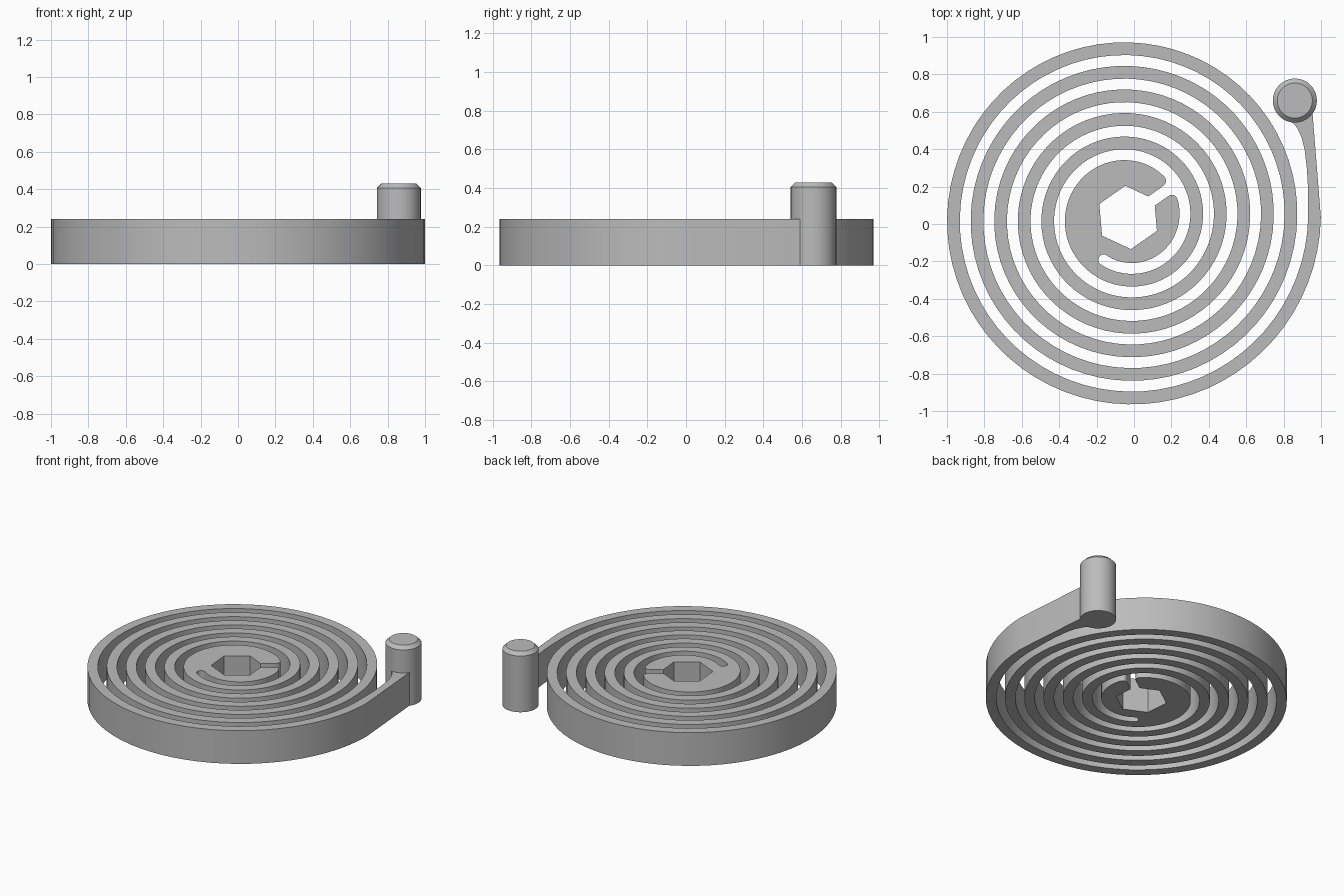
import bpy
import bmesh
from math import sin, cos, pi, radians, sqrt
from mathutils import Vector

if "Cube" in bpy.data.objects:
    bpy.data.objects.remove(bpy.data.objects["Cube"], do_unlink=True)

CENTRE = Vector((-0.0315, 0.035))
START_RADIUS, PITCH, HALF_WIDTH = 0.9965, 0.126, 0.034
HEIGHT = 0.24
HEX_RADIUS, SLOT_ANGLE, SLOT_HALF = 0.17, 35, 0.03

grey = bpy.data.materials.new("plain_grey")
grey.use_nodes = True
grey.diffuse_color = (0.5, 0.5, 0.5, 1)
grey.node_tree.nodes["Principled BSDF"].inputs["Base Color"].default_value = (0.5, 0.5, 0.5, 1)


def polar(radius, degrees):
    a = radians(degrees)
    return CENTRE + radius * Vector((cos(a), sin(a)))


def spiral(start, end, offset):
    """Points on the spiral, offset from its centre line, between two angles."""
    steps = max(2, round(abs(end - start) / 5))
    angles = [start + (end - start) * i / steps for i in range(steps + 1)]
    return [polar(START_RADIUS + PITCH * a / 360 + offset, a) for a in angles]


def slot_point(along, side):
    """Point on one edge of the radial slot in the hub."""
    a = radians(SLOT_ANGLE)
    return CENTRE + along * Vector((cos(a), sin(a))) + side * SLOT_HALF * Vector((-sin(a), cos(a)))


def rounded(a, corner, b, steps=6):
    """Interior points of a rounded corner."""
    ts = [i / steps for i in range(1, steps)]
    return [a * (1 - t) ** 2 + corner * 2 * t * (1 - t) + b * t * t for t in ts]


def finish(bm, name):
    bmesh.ops.recalc_face_normals(bm, faces=bm.faces)
    mesh = bpy.data.meshes.new(name)
    bm.to_mesh(mesh)
    bm.free()
    mesh.materials.append(grey)
    obj = bpy.data.objects.new(name, mesh)
    bpy.context.collection.objects.link(obj)
    bpy.ops.object.select_all(action='DESELECT')
    obj.select_set(True)
    bpy.context.view_layer.objects.active = obj
    bpy.ops.object.shade_smooth_by_angle(angle=radians(30))
    return obj


# Spiral spring outline: outer edge winding in to the hub
outline = spiral(0, -2112, HALF_WIDTH)

# Upper lip of the hub slot
lip = slot_point(0.24, 1)
outline += rounded(outline[-1], slot_point(0.285, 1), lip) + [lip]

# Hexagonal socket, open at the slot
mouth = HEX_RADIUS - SLOT_HALF / sqrt(3)
outline.append(slot_point(mouth, 1))
outline += [polar(HEX_RADIUS, SLOT_ANGLE + 60 * i) for i in range(1, 6)]
outline.append(slot_point(mouth, -1))

# Lower lip, then the hub rim
rim = spiral(-2140, -2280, HALF_WIDTH)
lip = slot_point(0.24, -1)
outline += [lip] + rounded(lip, slot_point(0.28, -1), rim[0]) + rim

# Rounded end of the gap, then the inner edge winding back out
inner = spiral(-1920, 0, -HALF_WIDTH)
middle = (rim[-1] + inner[0]) / 2
radial = (inner[0] - rim[-1]) / 2
tangent = Vector((radial.y, -radial.x))
outline += [middle - radial * cos(t) + tangent * sin(t) for t in (pi * i / 8 for i in range(1, 8))]
outline += inner

# Arm reaching into the post, flared on its inner side
outline += [Vector(p) for p in (
    (0.93, 0.2), (0.924, 0.3), (0.912, 0.4), (0.897, 0.46), (0.872, 0.515),
    (0.83, 0.56), (0.86, 0.64), (0.954, 0.6), (0.962, 0.5))]

bm = bmesh.new()
base = bm.faces.new([bm.verts.new((p.x, p.y, 0)) for p in outline])
top = bmesh.ops.extrude_face_region(bm, geom=[base], use_keep_orig=True)["geom"]
bmesh.ops.translate(bm, verts=[v for v in top if isinstance(v, bmesh.types.BMVert)], vec=(0, 0, HEIGHT))
bmesh.ops.recalc_face_normals(bm, faces=bm.faces)
bmesh.ops.triangulate(bm, faces=[f for f in bm.faces if len(f.verts) > 4])
finish(bm, "spiral_spring")

# End post with a chamfered top
POST_HEIGHT = 0.43
bm = bmesh.new()
bmesh.ops.create_cone(bm, cap_ends=True, segments=32, radius1=0.118, radius2=0.118, depth=POST_HEIGHT)
bmesh.ops.translate(bm, verts=bm.verts, vec=(0.86, 0.66, POST_HEIGHT / 2))
rim_edges = [e for e in bm.edges if all(v.co.z > POST_HEIGHT - 0.01 for v in e.verts)]
bmesh.ops.bevel(bm, geom=rim_edges, offset=0.024, segments=1, affect='EDGES')
finish(bm, "end_post")
